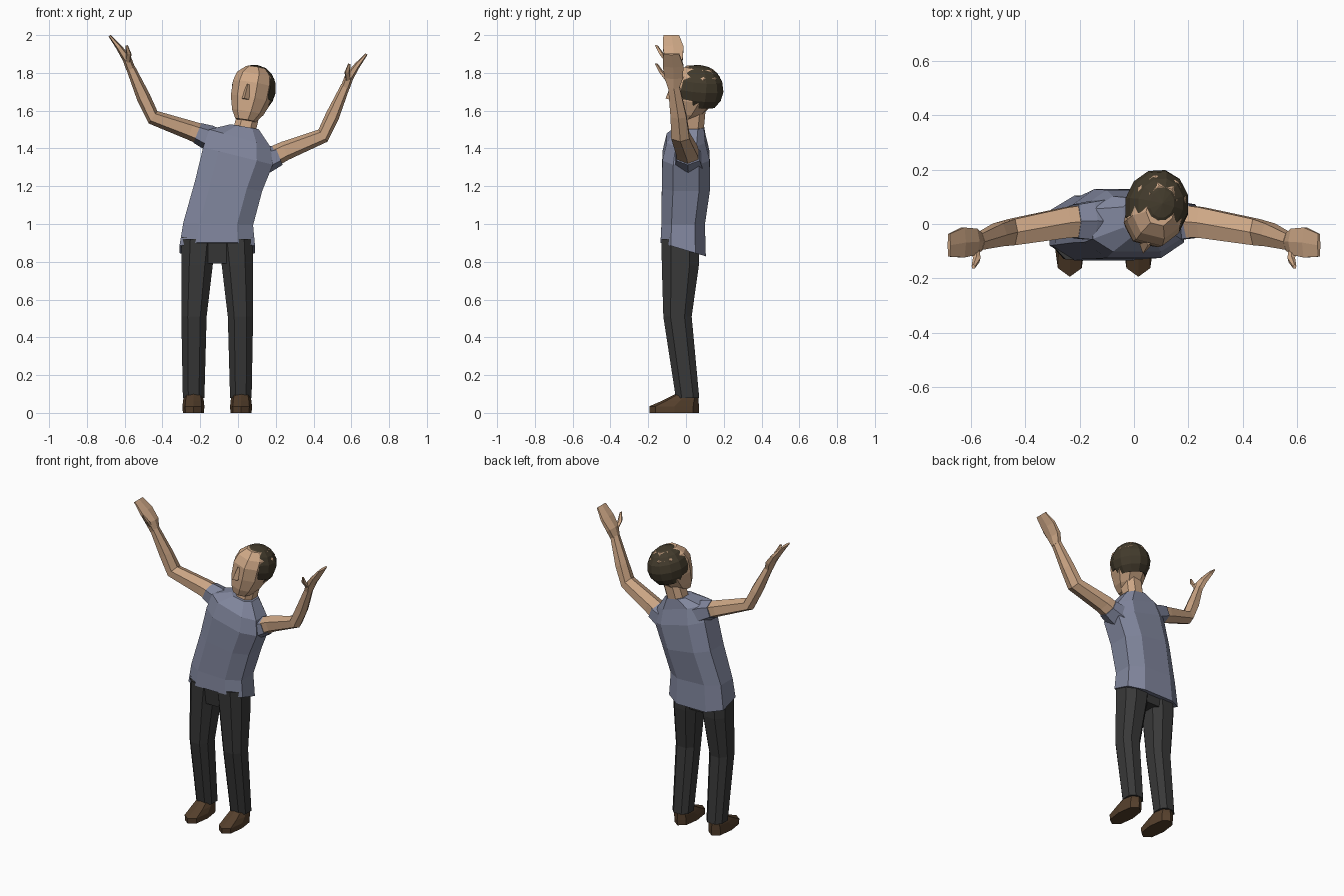
import bpy, bmesh, math
from mathutils import Matrix, Vector, Euler

if "Cube" in bpy.data.objects:
    bpy.data.objects.remove(bpy.data.objects["Cube"])


def mat(name, r, g, b):
    m = bpy.data.materials.new(name)
    m.diffuse_color = (r, g, b, 1)
    m.use_nodes = True
    m.node_tree.nodes["Principled BSDF"].inputs["Base Color"].default_value = m.diffuse_color
    return m


SKIN = mat("skin", .62, .39, .24)
SHIRT = mat("shirt_cloth", .22, .24, .34)
PANTS = mat("trouser_cloth", .04, .04, .04)
SHOE = mat("shoe_leather", .09, .05, .025)
HAIR = mat("hair_brown", .055, .043, .025)


def finish(name, bm, m, matrix=None):
    bmesh.ops.recalc_face_normals(bm, faces=bm.faces)
    me = bpy.data.meshes.new(name)
    bm.to_mesh(me)
    bm.free()
    me.materials.append(m)
    ob = bpy.data.objects.new(name, me)
    bpy.context.collection.objects.link(ob)
    if matrix:
        ob.matrix_world = matrix
    return ob


def loft(name, rings, m, n=8, power=.8, half=True, matrix=None):
    """Rings: x, y, z, half width, half depth, sideways tilt, front-back slope."""
    bm = bmesh.new()
    outline = []
    for k in range(n):
        a = 2 * math.pi * (k + (.5 if half else 0)) / n - math.pi / 2
        c, s = math.cos(a), math.sin(a)
        outline.append((math.copysign(abs(c) ** power, c), math.copysign(abs(s) ** power, s)))
    mx = max(abs(p[0]) for p in outline)
    my = max(abs(p[1]) for p in outline)
    loops = []
    for r in rings:
        x, y, z, w, d, tilt, slope = tuple(r) + (0,) * (7 - len(r))
        t = math.radians(tilt)
        u, v = Vector((math.cos(t), 0, -math.sin(t))) * w, Vector((0, d, -slope * d))
        loops.append([bm.verts.new(Vector((x, y, z)) + u * p / mx + v * q / my) for p, q in outline])
    for a, b in zip(loops, loops[1:]):
        for k in range(n):
            bm.faces.new((a[k], a[(k + 1) % n], b[(k + 1) % n], b[k]))
    bm.faces.new(loops[0])
    bm.faces.new(loops[-1])
    return finish(name, bm, m, matrix)


def limb(name, pts, m, side, dz, n=6):
    """Loft along a path in the xz plane, mirrored by side and shifted by dz."""
    pts = [(p[0] * side, p[1], p[2] + dz, p[3], p[4]) for p in pts]
    rings = []
    for i, p in enumerate(pts):
        a, b = pts[max(i - 1, 0)], pts[min(i + 1, len(pts) - 1)]
        rings.append(p + (math.degrees(math.atan2(b[0] - a[0], b[2] - a[2])),))
    return loft(name, rings, m, n, .85)


# Shirt body, leaning towards +x, with a lower hem at the back
loft("shirt", [(-.11, -.015, .865, .2, .12, 0, .3),
               (-.105, -.015, 1.0, .185, .115, 2),
               (-.05, 0, 1.2, .18, .128, 8),
               (0, 0, 1.36, .19, .125, 14),
               (.01, 0, 1.455, .168, .102, 16),
               (.035, .025, 1.515, .075, .07, 10)], SHIRT, 8, .7)

# Trousers
loft("trouser_seat", [(-.11, -.03, .79, .09, .08), (-.11, -.03, .93, .188, .1)], PANTS, 8, .7)
for side, label in ((-1, "right"), (1, "left")):
    cx = -.11
    loft(label + "_trouser_leg", [(cx + side * .125, .008, .08, .057, .062),
                                  (cx + side * .123, -.045, .51, .067, .075),
                                  (cx + side * .107, -.03, .78, .083, .098),
                                  (cx + side * .097, -.03, .92, .092, .1)], PANTS, 8, .8)
    # Shoes with a pointed toe
    sx = cx + side * .126
    loft(label + "_shoe", [(sx, -.062, 0, .056, .13),
                           (sx, -.062, .035, .058, .132),
                           (sx, -.03, .065, .055, .095),
                           (sx, .01, .105, .045, .055)], SHOE, 8, .8, half=False)

# Arms, the +x one sitting lower
for side, dz, label in ((-1, 0, "right"), (1, -.097, "left")):
    low = 0 if side < 0 else -.02
    limb(label + "_sleeve", [(.09, .01, 1.425 + low, .07, .085),
                             (.16, .012, 1.46 + low, .066, .07),
                             (.215, .01, 1.482 + low, .056, .062)], SHIRT, side, dz)
    limb(label + "_arm", [(.17, .012, 1.465 + low, .056, .06),
                          (.25, .005, 1.495 + low / 2, .051, .056),
                          (.45, -.03, 1.565, .04, .048),
                          (.50, -.04, 1.67, .037, .042),
                          (.57, -.065, 1.83, .024, .03)], SKIN, side, dz)
    limb(label + "_hand", [(.568, -.065, 1.82, .024, .03),
                           (.588, -.065, 1.875, .024, .048),
                           (.63, -.068, 1.935, .016, .055),
                           (.68, -.078, 1.997, .007, .042)], SKIN, side, dz)
    limb(label + "_thumb", [(.585, -.09, 1.855, .016, .02),
                            (.578, -.13, 1.90, .014, .014),
                            (.59, -.157, 1.945, .007, .008)], SKIN, side, dz, 5)

# Neck and head, turned and tilted together
loft("neck", [(.03, .03, 1.48, .06, .062, 8), (.065, .045, 1.62, .058, .06, 8)], SKIN)
pose = Matrix.Translation((.075, .045, 1.69)) @ Euler(
    (math.radians(-7), math.radians(8), math.radians(-14))).to_matrix().to_4x4()
loft("head", [(0, -.05, -.15, .05, .05),
              (0, -.03, -.105, .076, .083),
              (0, -.005, -.03, .098, .115),
              (0, 0, .05, .1, .122),
              (0, .01, .1, .09, .11),
              (0, .01, .14, .05, .07)], SKIN, 8, .8, matrix=pose)
loft("nose", [(0, -.125, -.045, .02, .03),
              (0, -.118, .035, .01, .012)], SKIN, 4, 1, half=False, matrix=pose)

# Hair shell: a faceted ellipsoid opened around the face and neck
bm = bmesh.new()
bmesh.ops.create_uvsphere(bm, u_segments=12, v_segments=8, radius=1)
for v in bm.verts:
    v.co = Vector((v.co.x * .12, v.co.y * .138 + .018, v.co.z * .128 + .028))
gone = []
for f in bm.faces:
    c = f.calc_center_median()
    if c.z < -.075 or (c.y < -.02 and c.z < .085) or (c.y < .03 and c.z < -.03):
        gone.append(f)
bmesh.ops.delete(bm, geom=gone, context='FACES')
hair = finish("hair", bm, HAIR, pose)
thick = hair.modifiers.new("thickness", 'SOLIDIFY')
thick.thickness = .015
thick.offset = -1
